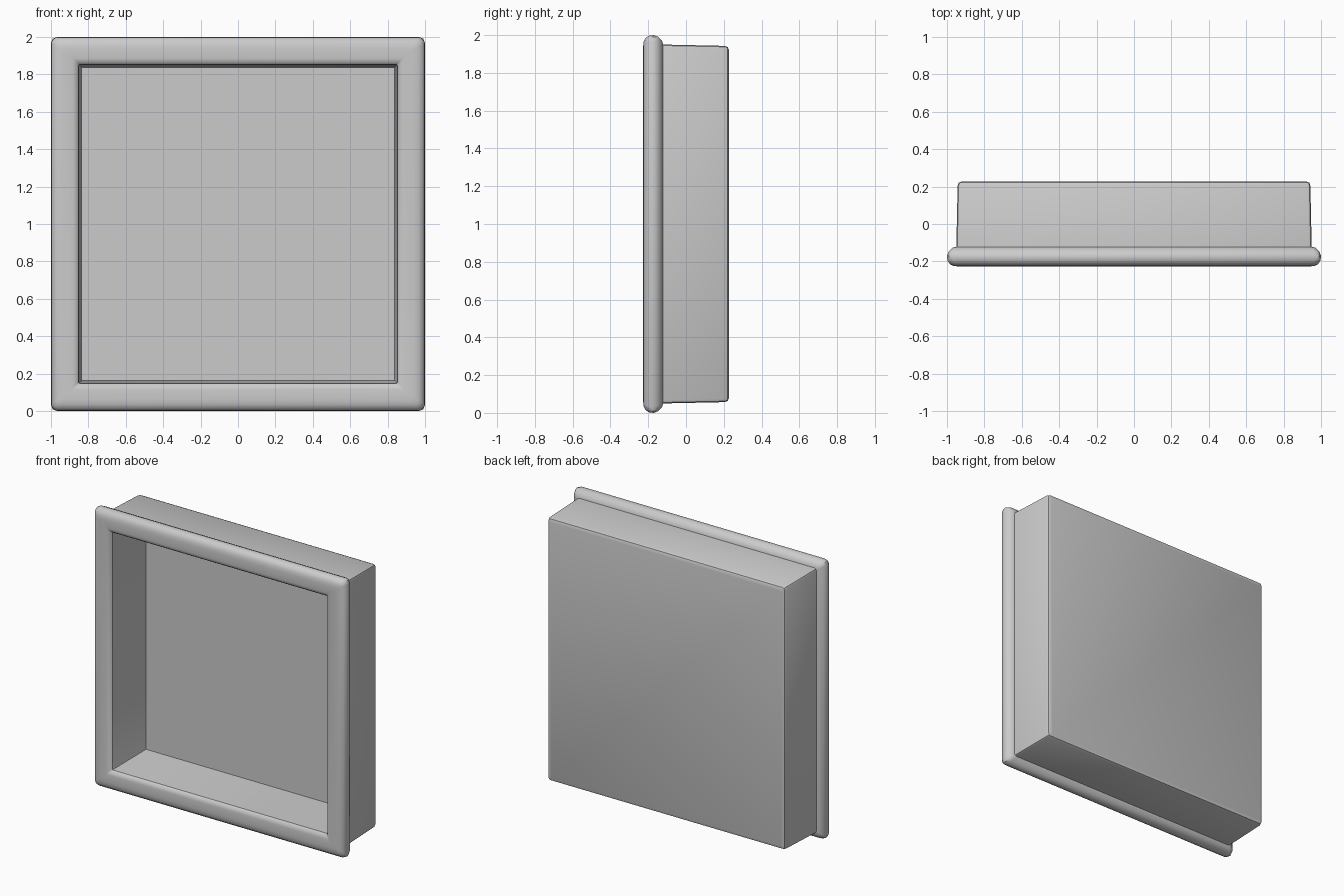
import bpy, bmesh, math

if "Cube" in bpy.data.objects:
    bpy.data.objects.remove(bpy.data.objects["Cube"])

CZ = 1.0  # height of the centre
SEG = 2   # segments per rounded corner


def ring(bm, half, y, r):
    """Rounded square of half-width `half` lying in the plane y."""
    verts = []
    for k, (sx, sz) in enumerate([(1, -1), (1, 1), (-1, 1), (-1, -1)]):
        for s in range(SEG + 1):
            a = math.radians(-90 + 90 * k + 90 * s / SEG)
            verts.append(bm.verts.new((sx * (half - r) + r * math.cos(a), y,
                                       CZ + sz * (half - r) + r * math.sin(a))))
    return verts


def square_loft(name, profile, cap_start=False, cap_end=False):
    """Skin a list of (half width, y, corner radius) rings."""
    bm = bmesh.new()
    rings = [ring(bm, *p) for p in profile]
    for a, b in zip(rings, rings[1:]):
        n = len(a)
        for i in range(n):
            j = (i + 1) % n
            bm.faces.new((a[i], a[j], b[j], b[i]))
    if cap_start:
        bm.faces.new(rings[0][::-1])
    if cap_end:
        bm.faces.new(rings[-1])
    mesh = bpy.data.meshes.new(name)
    bm.to_mesh(mesh)
    bm.free()
    obj = bpy.data.objects.new(name, mesh)
    bpy.context.collection.objects.link(obj)
    bpy.ops.object.select_all(action='DESELECT')
    obj.select_set(True)
    bpy.context.view_layer.objects.active = obj
    bpy.ops.object.shade_smooth_by_angle(angle=math.radians(40))
    return obj


# Box body: back panel with a soft edge and slightly tapered sides
square_loft("box_body", [
    (0.922, 0.227, 0.012), (0.937, 0.221, 0.016), (0.943, 0.205, 0.018),
    (0.950, -0.122, 0.018)], cap_start=True)

# Front frame: rounded moulding wider than the box
square_loft("front_frame", [
    (0.950, -0.122, 0.018), (0.968, -0.126, 0.022), (0.990, -0.146, 0.028),
    (1.000, -0.170, 0.032), (0.997, -0.196, 0.032), (0.985, -0.214, 0.028),
    (0.965, -0.224, 0.022), (0.940, -0.227, 0.018), (0.885, -0.227, 0.008),
    (0.864, -0.222, 0.006), (0.852, -0.205, 0.005)])

# Recess lining: inner walls and the inner back panel
square_loft("recess_lining", [
    (0.852, -0.205, 0.005), (0.838, 0.155, 0.005)], cap_end=True)
